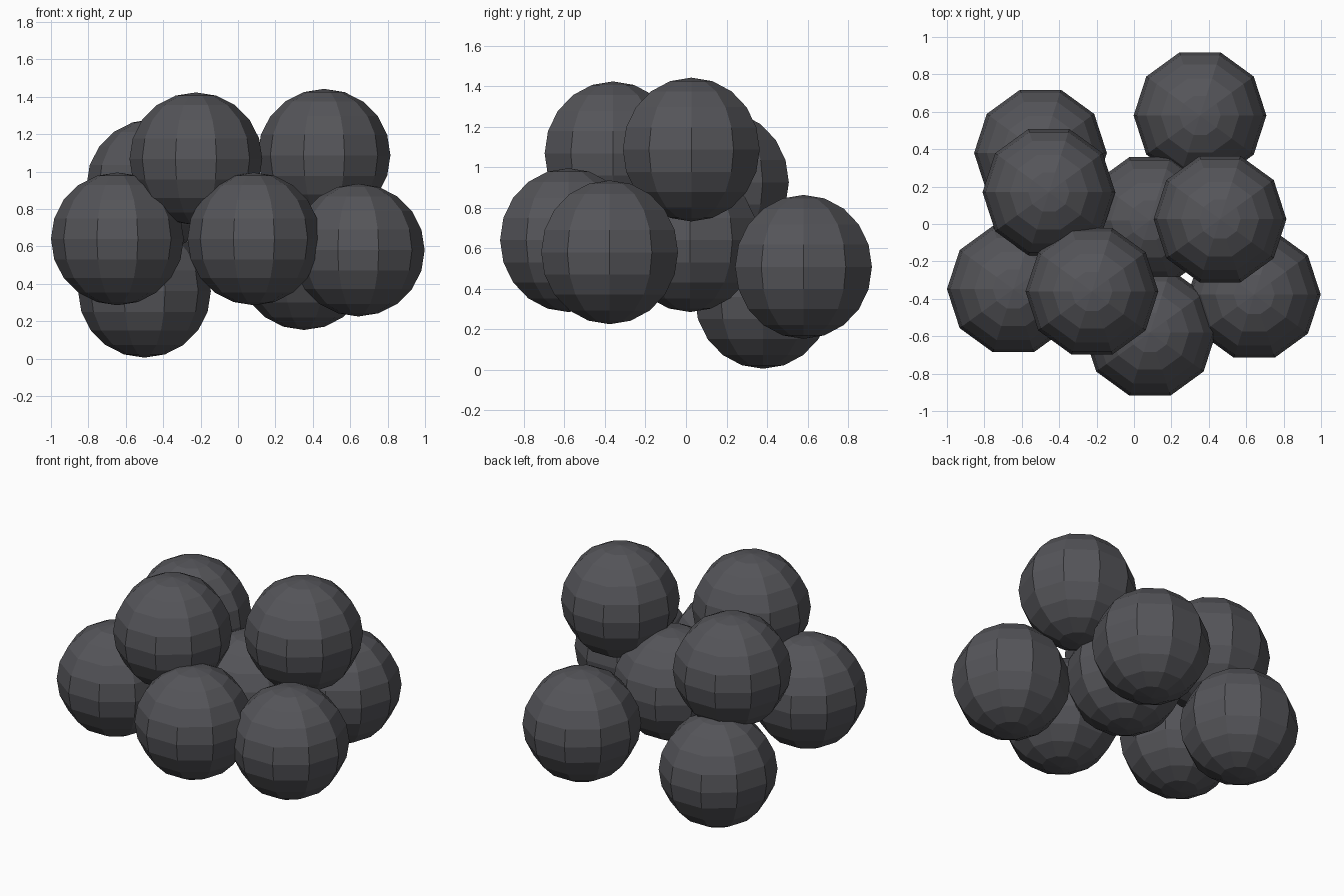
import bpy, bmesh
from math import radians
from mathutils import Matrix

if "Cube" in bpy.data.objects:
    bpy.data.objects.remove(bpy.data.objects["Cube"])

RADIUS = 0.355

# dark grey finish shared by every ball
dark = bpy.data.materials.new("dark_grey")
dark.diffuse_color = (0.09, 0.09, 0.10, 1)
dark.use_nodes = True
dark.node_tree.nodes["Principled BSDF"].inputs["Base Color"].default_value = dark.diffuse_color

# one faceted ball: ten sides, ten rings, flat side facing front and back
mesh = bpy.data.meshes.new("ball")
bm = bmesh.new()
bmesh.ops.create_uvsphere(bm, u_segments=10, v_segments=10, radius=RADIUS)
# put corners on the x axis whichever way the primitive starts
widest = max(v.co.x for v in bm.verts)
if widest < RADIUS * 0.99:
    bmesh.ops.rotate(bm, verts=bm.verts, matrix=Matrix.Rotation(radians(90), 3, 'Z'))
bm.to_mesh(mesh)
bm.free()
mesh.materials.append(dark)

# pile of overlapping balls
balls = {
    "ball_back_left_low": (-0.50, 0.38, 0.36),
    "ball_back_left_high": (-0.455, 0.17, 0.925),
    "ball_back_right": (0.353, 0.58, 0.508),
    "ball_top_right": (0.46, 0.026, 1.087),
    "ball_right": (0.643, -0.377, 0.58),
    "ball_top_front": (-0.225, -0.36, 1.068),
    "ball_left": (-0.645, -0.348, 0.64),
    "ball_front": (0.085, -0.58, 0.64),
    "ball_centre": (0.085, 0.02, 0.64),
}
for name, centre in balls.items():
    ball = bpy.data.objects.new(name, mesh)
    ball.location = centre
    bpy.context.collection.objects.link(ball)
